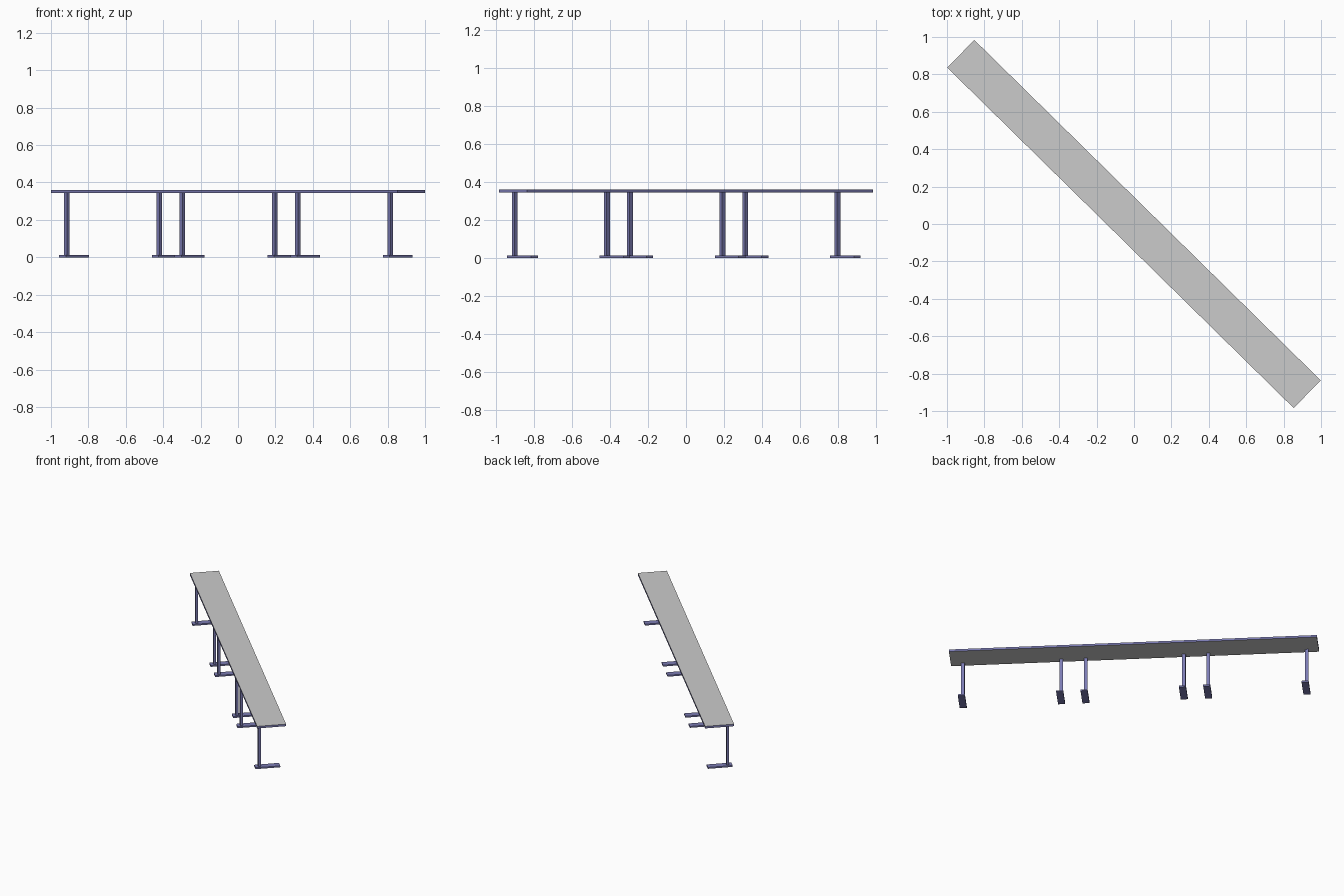
import bpy
from mathutils import Matrix, Vector
from math import radians

if "Cube" in bpy.data.objects:
    bpy.data.objects.remove(bpy.data.objects["Cube"])

TURN = Matrix.Rotation(radians(-44.5), 4, 'Z')   # table row runs diagonally
LENGTH, WIDTH, TOP_Z, TOP_T = 2.597, 0.207, 0.36, 0.016
FOOT_T = 0.011

blue = bpy.data.materials.new("blue_metal")
blue.diffuse_color = (0.2, 0.2, 0.45, 1)
blue.use_nodes = True
blue.node_tree.nodes["Principled BSDF"].inputs["Base Color"].default_value = blue.diffuse_color
grey = bpy.data.materials.new("grey_board")
grey.diffuse_color = (0.8, 0.8, 0.8, 1)
grey.use_nodes = True
grey.node_tree.nodes["Principled BSDF"].inputs["Base Color"].default_value = grey.diffuse_color


def box(name, lo, hi, *materials):
    """Box given by its corners in the table's own (unturned) frame."""
    lo, hi = Vector(lo), Vector(hi)
    bpy.ops.mesh.primitive_cube_add(size=1)
    ob = bpy.context.object
    ob.name = name
    size = hi - lo
    ob.data.transform(TURN @ Matrix.Translation((lo + hi) / 2)
                      @ Matrix.Diagonal((*size, 1)))
    for m in materials:
        ob.data.materials.append(m)
    return ob


# Long table top: grey faces with a blue edge band
top = box("table_top", (-LENGTH / 2, -WIDTH / 2, TOP_Z - TOP_T),
          (LENGTH / 2, WIDTH / 2, TOP_Z), grey, blue)
for f in top.data.polygons:
    f.material_index = 0 if abs(f.normal.z) > 0.5 else 1

# Three tables side by side, each with two offset legs on flat feet
n = 0
for centre in (-0.866, 0, 0.866):
    for side in (-1, 1):
        n += 1
        u = centre + side * 0.347
        box(f"leg_{n}", (u - 0.0125, -0.082, FOOT_T),
            (u + 0.0125, -0.063, TOP_Z - TOP_T), blue)
        box(f"foot_{n}", (u - 0.025, -0.104, 0), (u + 0.025, 0.073, FOOT_T), blue)
